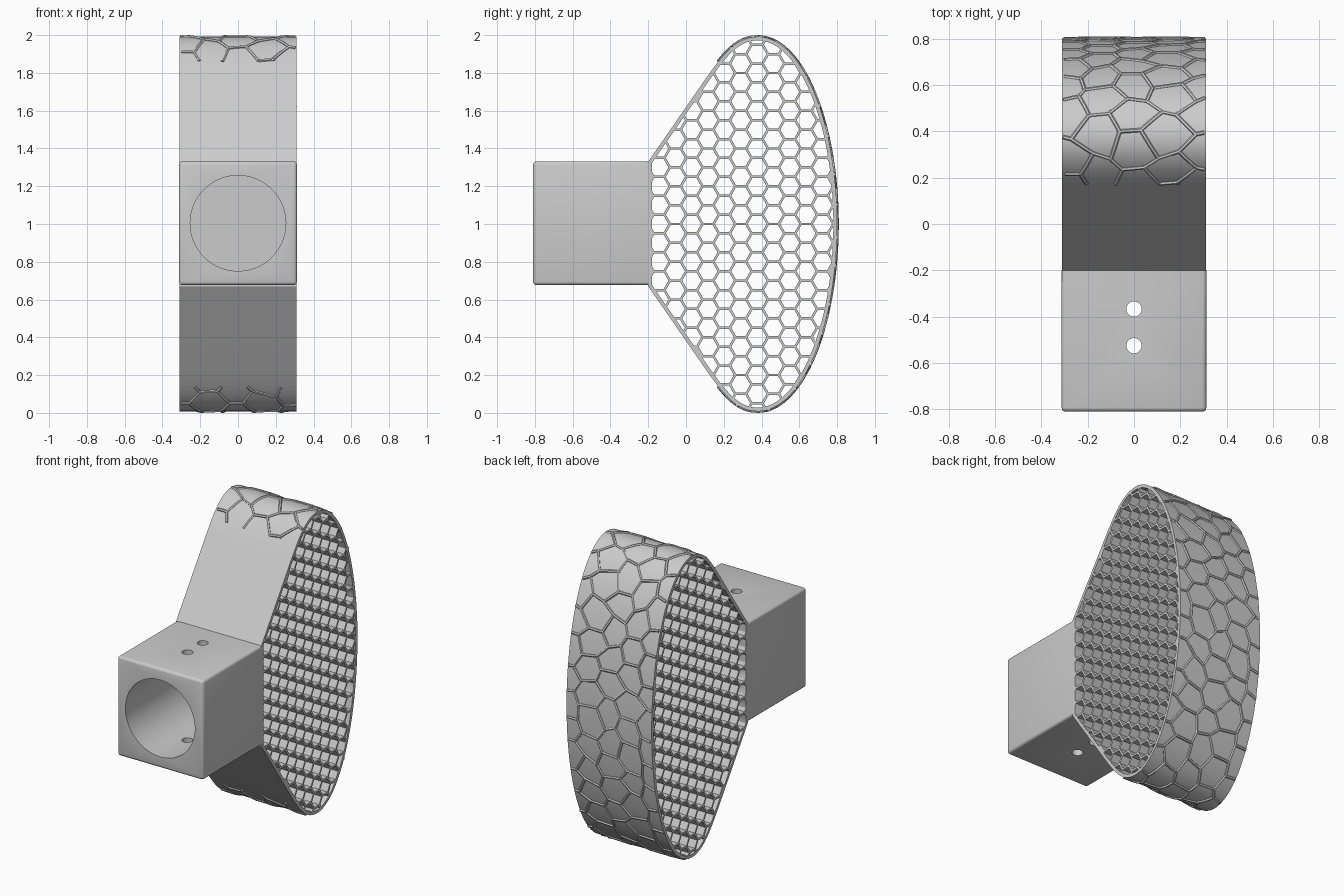
import bpy, bmesh, math, random
from mathutils import Vector

if "Cube" in bpy.data.objects:
    bpy.data.objects.remove(bpy.data.objects["Cube"])

random.seed(4)
HALF = 0.31          # half width along x
MID = 1.0            # mirror height


def activate(ob):
    bpy.ops.object.select_all(action='DESELECT')
    ob.select_set(True)
    bpy.context.view_layer.objects.active = ob


def curve_mesh(name, splines, cyclic, **settings):
    """Poly curve from point lists, converted to a clean mesh."""
    cu = bpy.data.curves.new(name, 'CURVE')
    for key, val in settings.items():
        setattr(cu, key, val)
    for pts in splines:
        sp = cu.splines.new('POLY')
        sp.points.add(len(pts) - 1)
        for p, co in zip(sp.points, pts):
            p.co = (*co, 1) if len(co) == 3 else (*co, 0, 1)
        sp.use_cyclic_u = cyclic
    ob = bpy.data.objects.new(name, cu)
    bpy.context.collection.objects.link(ob)
    activate(ob)
    bpy.ops.object.convert(target='MESH')
    return bpy.context.view_layer.objects.active


def tidy(ob, remap=None):
    bm = bmesh.new()
    bm.from_mesh(ob.data)
    if remap:
        for v in bm.verts:
            v.co = remap(v.co)
    bmesh.ops.remove_doubles(bm, verts=bm.verts, dist=1e-5)
    bmesh.ops.recalc_face_normals(bm, faces=bm.faces)
    bm.to_mesh(ob.data)
    bm.free()
    activate(ob)
    bpy.ops.object.shade_smooth_by_angle(angle=math.radians(30))


# Side outline (y, z): sloped flank, rounded shoulder, elliptical face, mirrored
b = [Vector(p) for p in ((0.1, 1.763), (0.2, 1.907), (0.27, 1.992), (0.38, 1.992))]
upper = [Vector((-0.2, 1.33))]
for i in range(12):
    t = i / 12
    u = 1 - t
    upper.append(b[0]*u**3 + b[1]*3*u*u*t + b[2]*3*u*t*t + b[3]*t**3)
for i in range(32):
    a = math.pi / 2 * (1 - i / 32)
    upper.append(Vector((0.38 + 0.42*math.cos(a), MID + 0.992*math.sin(a))))
lower = [Vector((p.x, 2*MID - p.y)) for p in reversed(upper)]
outline = upper + [Vector((0.80, MID))] + lower


def clip(poly, inset):
    """Clip a convex polygon to the outline shrunk by inset."""
    for a, c in zip(outline, outline[1:] + outline[:1]):
        d = (c - a).normalized()
        n = Vector((d.y, -d.x))
        dist = [(p - a).dot(n) - inset for p in poly]
        out = []
        for i, p in enumerate(poly):
            q, dp, dq = poly[i - 1], dist[i], dist[i - 1]
            if (dp >= 0) != (dq >= 0):
                out.append(q.lerp(p, dq / (dq - dp)))
            if dp >= 0:
                out.append(p)
        poly = out
        if not poly:
            break
    return [p for i, p in enumerate(poly) if (p - poly[i - 1]).length > 1e-3]


def area(poly):
    return abs(sum(p.x*poly[i-1].y - p.y*poly[i-1].x for i, p in enumerate(poly))) / 2


def hexagon(cx, cy, r):
    return [Vector((cx + r*math.cos(k*math.pi/3), cy + r*math.sin(k*math.pi/3)))
            for k in range(6)]


# Honeycomb core with rim: outline with open hexagonal cells, extruded across x
R, WALL = 0.0577, 0.013
loops = [outline]
for c in range(-4, 11):
    for r in range(-12, 13):
        centre = (0.03 + c*1.5*R, MID + (r + 0.5*(c % 2))*math.sqrt(3)*R)
        cell = clip(hexagon(*centre, R - WALL/math.sqrt(3)), 0.02)
        if len(cell) > 2 and area(cell) > 2e-4:
            loops.append(cell)
core = curve_mesh("honeycomb_body", loops, True, dimensions='2D',
                  fill_mode='BOTH', extrude=HALF)
tidy(core, lambda co: Vector((co.z, co.x, co.y)))

# Path for the surface ridges: part of the outline in front of y = 0.16
path = [p for p in outline if p.x > 0.155]
lengths = [0.0]
for p, q in zip(path, path[1:]):
    lengths.append(lengths[-1] + (q - p).length)
TOTAL = lengths[-1]


def on_surface(x, s):
    for i in range(len(path) - 1):
        if s <= lengths[i + 1]:
            break
    p = path[i].lerp(path[i + 1], (s - lengths[i]) / (lengths[i + 1] - lengths[i]))
    return (x, p.x, p.y)


# Raised irregular cell pattern wrapped over the curved face
RR = 0.1
nodes, edges = {}, set()
for c in range(-3, 4):
    for r in range(-1, int(TOTAL / (RR*1.73)) + 2):
        keys = []
        for v in hexagon(c*1.5*RR, (r + 0.5*(c % 2))*math.sqrt(3)*RR, RR):
            key = (round(v.x, 3) + 0.0, round(v.y, 2) + 0.0)
            if key not in nodes:
                nodes[key] = v + Vector((random.uniform(-1, 1), random.uniform(-1, 1)))*0.024
            keys.append(key)
        for i in range(6):
            edges.add(tuple(sorted((keys[i - 1], keys[i]))))
ridges = []
for k1, k2 in sorted(edges):
    pts = [nodes[k1].lerp(nodes[k2], i / 10) for i in range(11)]
    pts = [on_surface(p.x, p.y) for p in pts if abs(p.x) <= HALF and 0 <= p.y <= TOTAL]
    if len(pts) > 1:
        ridges.append(pts)
ridge = curve_mesh("surface_ridges", ridges, False, dimensions='3D',
                   bevel_depth=0.009, bevel_resolution=1, use_fill_caps=True)
tidy(ridge)

# Socket block with rounded edges
bpy.ops.mesh.primitive_cube_add(size=1, location=(0, -0.505, 1.004))
block = bpy.context.object
block.name = "socket_block"
block.scale = (0.625, 0.61, 0.655)
bpy.ops.object.transform_apply(location=True, rotation=True, scale=True)
bm = bmesh.new()
bm.from_mesh(block.data)
rounded = [e for e in bm.edges if min(v.co.y for v in e.verts) < -0.5]
bmesh.ops.bevel(bm, geom=rounded, offset=0.018, segments=3, profile=0.5, affect='EDGES')
bm.to_mesh(block.data)
bm.free()


def cut(radius, depth, loc, rot, sides):
    bpy.ops.mesh.primitive_cylinder_add(vertices=sides, radius=radius, depth=depth,
                                        location=loc, rotation=rot)
    cutter = bpy.context.object
    cutter.hide_render = True
    mod = block.modifiers.new("cut", 'BOOLEAN')
    mod.object = cutter
    mod.operation = 'DIFFERENCE'
    mod.solver = 'EXACT'
    activate(block)
    bpy.ops.object.modifier_apply(modifier=mod.name)
    bpy.data.objects.remove(cutter)


# Handle bore and two screw holes through top and bottom
cut(0.253, 0.65, (0, -0.575, 1.004), (math.pi/2, 0, 0), 64)
for y in (-0.367, -0.525):
    cut(0.033, 1.0, (0, y, 1.004), (0, 0, 0), 32)
tidy(block)
